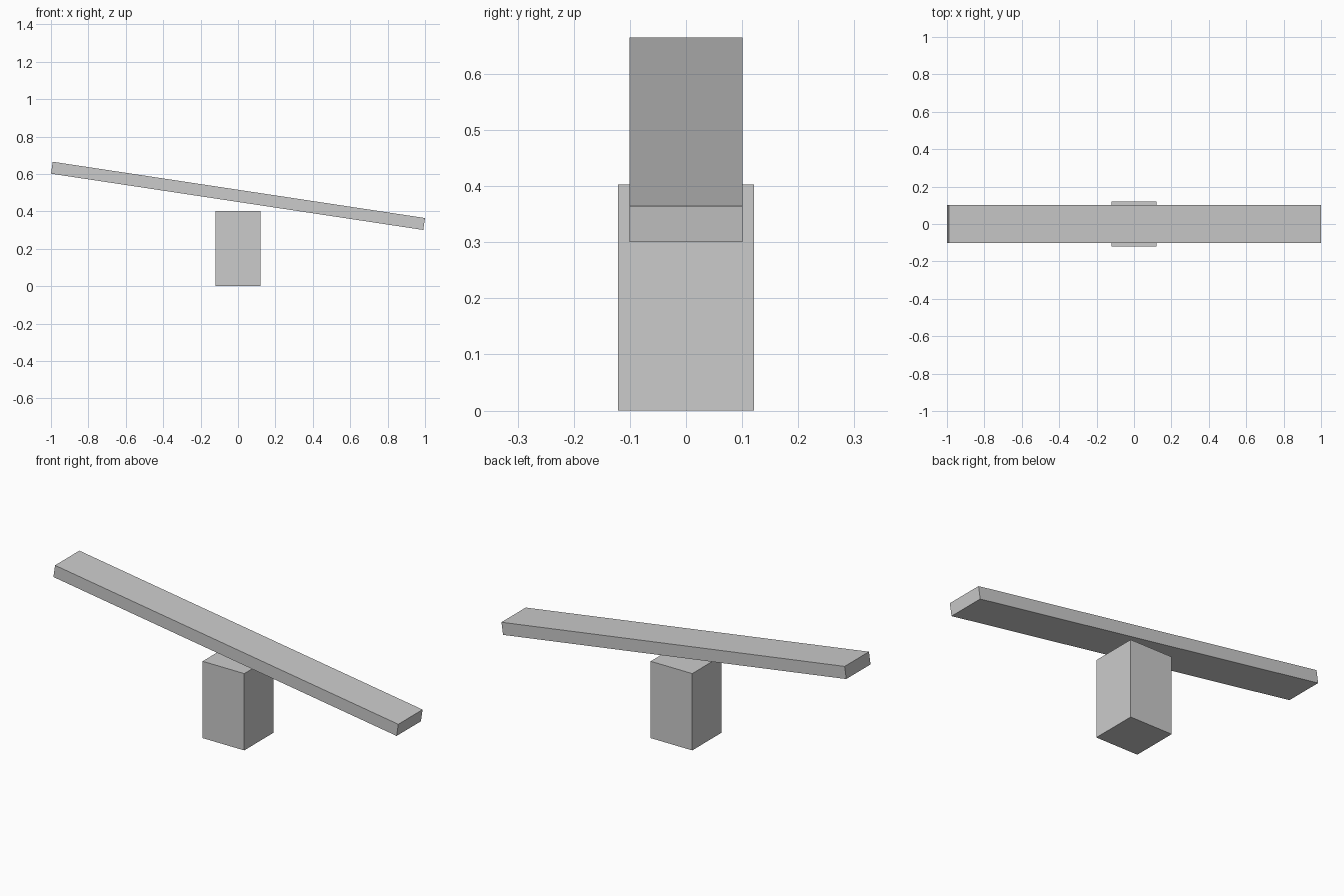
import bpy

# Remove the default cube
cube = bpy.data.objects.get("Cube")
if cube:
    bpy.data.objects.remove(cube, do_unlink=True)

# Single plain material
GREY = (0.6, 0.6, 0.6, 1)
grey = bpy.data.materials.new("plain_grey")
grey.use_nodes = True
grey.diffuse_color = GREY
grey.node_tree.nodes["Principled BSDF"].inputs["Base Color"].default_value = GREY


def box(name, size, centre, tilt=0):
    """Flat-shaded box, tilted about the y axis."""
    bpy.ops.mesh.primitive_cube_add(size=1, location=centre, rotation=(0, tilt, 0))
    part = bpy.context.object
    part.name = name
    part.scale = size
    part.data.materials.append(grey)
    return part


# Upright support block
box("pedestal", (0.2415, 0.2415, 0.4026), (0, 0, 0.2013))

# Tilted seesaw plank, its low end at +x, just clear of the pedestal
box("plank", (2.013, 0.2013, 0.0644), (0, 0, 0.483), tilt=0.15)
